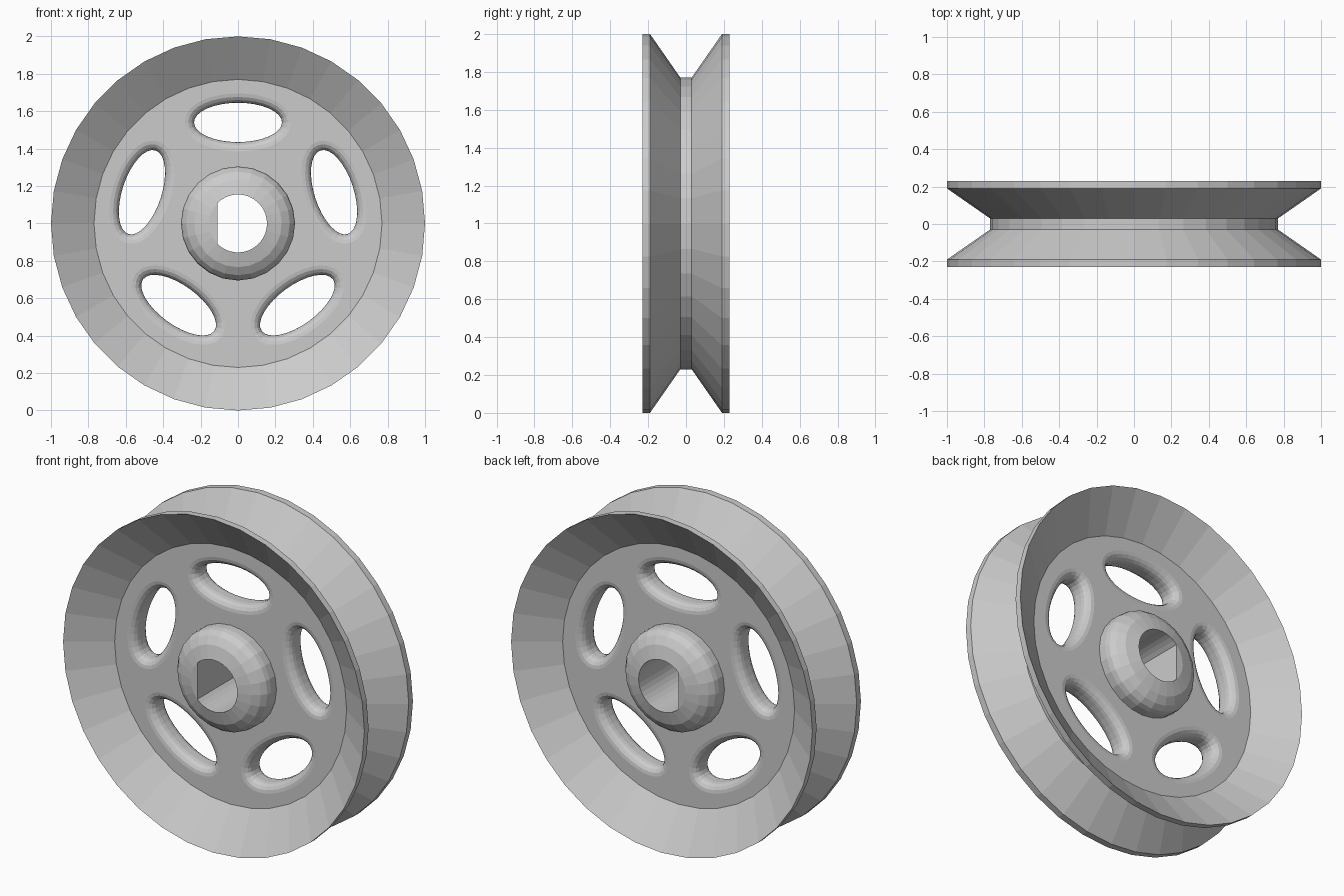
import bpy, bmesh, math
from mathutils import Matrix, Vector

if "Cube" in bpy.data.objects:
    bpy.data.objects.remove(bpy.data.objects["Cube"])

CENTRE = Vector((0, 0, 1))
WEB = 0.07      # half thickness of the web
FILLET = 0.05   # rounding of the window edges

grey = bpy.data.materials.new("light_grey")
grey.use_nodes = True
grey.diffuse_color = (0.6, 0.6, 0.6, 1)
grey.node_tree.nodes["Principled BSDF"].inputs["Base Color"].default_value = (0.6, 0.6, 0.6, 1)


def skin(name, rings, closed):
    """Join equal rings of points with quads; cap the ends unless closed."""
    bm = bmesh.new()
    loops = [[bm.verts.new(p) for p in ring] for ring in rings]
    pairs = list(zip(loops, loops[1:]))
    if closed:
        pairs.append((loops[-1], loops[0]))
    else:
        bm.faces.new(loops[0])
        bm.faces.new(loops[-1])
    for a, b in pairs:
        for i in range(len(a)):
            j = (i + 1) % len(a)
            bm.faces.new((a[i], a[j], b[j], b[i]))
    bmesh.ops.recalc_face_normals(bm, faces=bm.faces)
    mesh = bpy.data.meshes.new(name)
    bm.to_mesh(mesh)
    bm.free()
    mesh.materials.append(grey)
    obj = bpy.data.objects.new(name, mesh)
    bpy.context.collection.objects.link(obj)
    return obj


def lathe(name, half_profile, sides, closed):
    """Turn a mirrored (radius, y) profile around the axle."""
    profile = half_profile + [(r, -y) for r, y in reversed(half_profile)]
    rings = [[CENTRE + Vector((r * math.cos(a), y, r * math.sin(a)))
              for a in (math.tau * i / sides for i in range(sides))]
             for r, y in profile]
    return skin(name, rings, closed)


def cut(target, cutter):
    """Subtract the cutter and throw it away."""
    mod = target.modifiers.new("cut", 'BOOLEAN')
    mod.operation = 'DIFFERENCE'
    mod.solver = 'EXACT'
    mod.object = cutter
    cutter.hide_render = True
    bpy.context.view_layer.objects.active = target
    bpy.ops.object.modifier_apply(modifier=mod.name)
    bpy.data.objects.remove(cutter)


def window_cutter(angle):
    """Oval whose walls flare outward to leave rounded edges."""
    steps = [(0.1, FILLET)]
    for k in range(5):
        a = math.radians(90 * k / 4)
        steps.append((WEB - FILLET + FILLET * math.cos(a), FILLET * (1 - math.sin(a))))
    steps = [(-y, o) for y, o in steps] + [(y, o) for y, o in reversed(steps)]
    turn = Matrix.Rotation(angle, 3, 'Y')
    rings = []
    for y, grow in steps:
        ring = []
        for i in range(32):
            a = math.tau * i / 32
            normal = Vector((0.105 * math.cos(a), 0, 0.235 * math.sin(a))).normalized()
            p = Vector((0.235 * math.cos(a), y, 0.54 + 0.105 * math.sin(a)))
            ring.append(CENTRE + turn @ (p + normal * grow))
        rings.append(ring)
    return skin("window_cutter", rings, False)


# Grooved wheel with dished sides and a flat web
wheel = lathe("pulley_wheel", [(0.29, WEB), (0.77, WEB), (1, 0.23), (1, 0.19), (0.77, 0.03)], 36, True)
for n in range(5):
    cut(wheel, window_cutter(math.tau * n / 5))

# Domed hub, rounded toward both ends
dome = [(0.12 + 0.185 * math.sin(a), 0.12 + 0.11 * math.cos(a))
        for a in (math.radians(d) for d in (11, 38, 58, 75, 90))]
hub = lathe("hub", dome + [(0.305, 0.05)], 24, False)

# D-shaped axle bore with its flat toward -x
start = math.acos(-0.11 / 0.155)
arc = [-start + 2 * start * i / 28 for i in range(29)]
bore = skin("bore_cutter", [[CENTRE + Vector((0.155 * math.cos(a), y, 0.155 * math.sin(a)))
                             for a in arc] for y in (-0.4, 0.4)], False)
cut(hub, bore)
